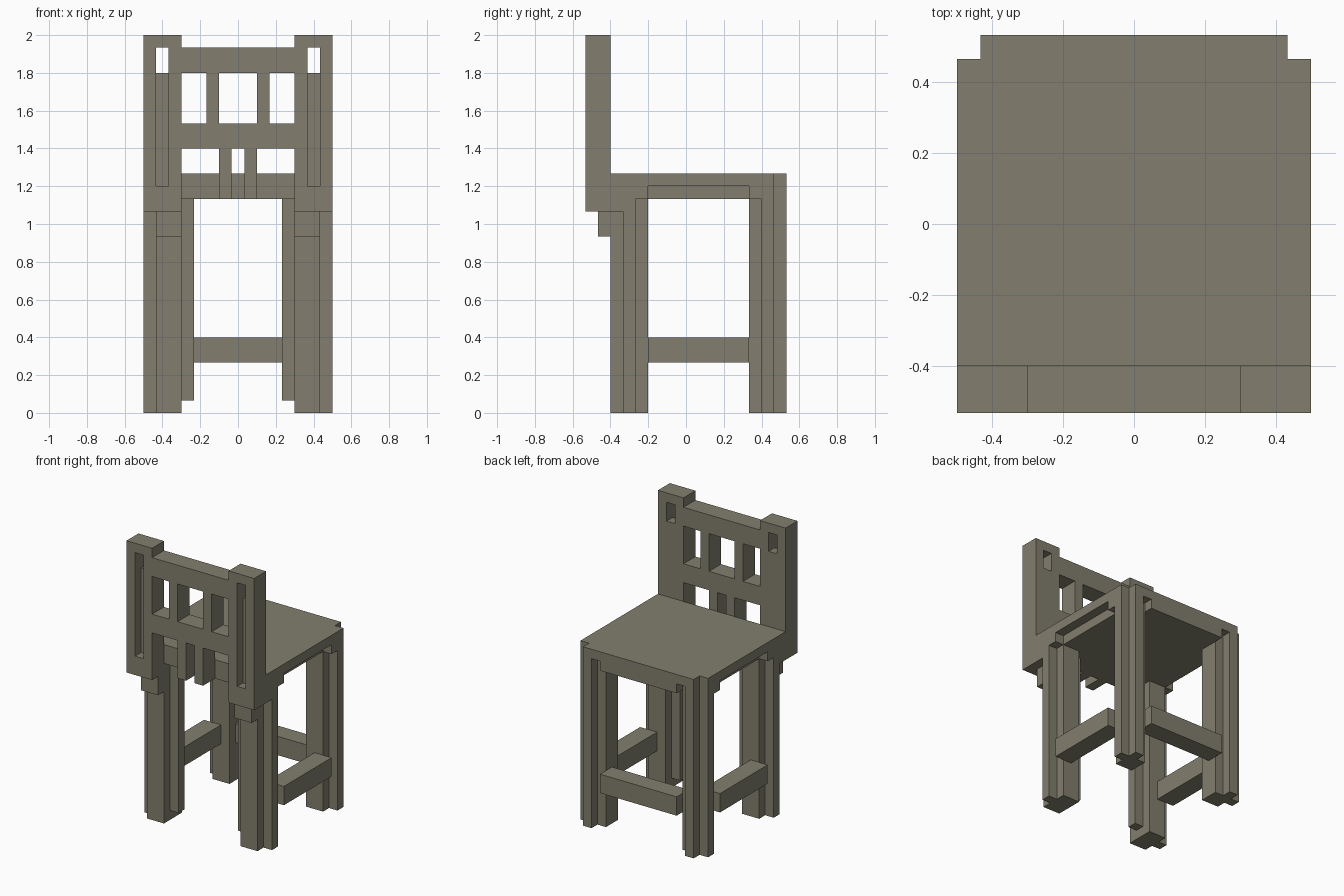
import bpy, bmesh

if "Cube" in bpy.data.objects:
    bpy.data.objects.remove(bpy.data.objects["Cube"])

U = 1 / 15  # one block of the grid the chair is built on

wood = bpy.data.materials.new("grey_brown_wood")
wood.diffuse_color = (0.223, 0.212, 0.156, 1)
wood.use_nodes = True
wood.node_tree.nodes["Principled BSDF"].inputs["Base Color"].default_value = wood.diffuse_color


def build(name, boxes, mirror=False):
    """Make one object from boxes (x0, x1, y0, y1, z0, z1) in grid units."""
    bm = bmesh.new()
    for x0, x1, y0, y1, z0, z1 in boxes:
        for v in bmesh.ops.create_cube(bm, size=1)["verts"]:
            v.co = (U * (x1 if v.co.x > 0 else x0),
                    U * (y1 if v.co.y > 0 else y0),
                    U * (z1 if v.co.z > 0 else z0))
    me = bpy.data.meshes.new(name)
    bm.to_mesh(me)
    bm.free()
    me.materials.append(wood)
    ob = bpy.data.objects.new(name, me)
    bpy.context.collection.objects.link(ob)
    if mirror:
        mod = ob.modifiers.new("mirror", 'MIRROR')
        mod.use_mirror_merge = False
    return ob


# Seat: thin top with notched back corners, apron below
build("seat", [
    (-7.5, 7.5, -6, 7, 18, 19),
    (-6.5, 6.5, 7, 8, 18, 19),
    (-6.5, 6.5, -6, 7, 17, 18),
    (-4.5, 4.5, 7, 8, 17, 18),
])
build("seat_side_corners", [
    (6.5, 7.5, -6, -3, 17, 18),
    (6.5, 7.5, 5, 7, 17, 18),
], True)

# Back posts: grooved on the front, with a through slot near the top
build("back_post", [
    (4.5, 5.5, -8, -6, 16, 30),
    (6.5, 7.5, -8, -6, 16, 30),
    (5.5, 6.5, -8, -6, 16, 18),
    (5.5, 6.5, -7, -6, 18, 27),
    (5.5, 6.5, -8, -6, 29, 30),
], True)

# Back rails and spindles
build("back_rails", [(-4.5, 4.5, -8, -6, z, z + 2) for z in (21, 27)])
build("back_spindles", [
    (1.5, 2.5, -8, -6, 23, 27),
    (0.5, 1.5, -8, -6, 17, 21),
], True)

# Front legs with outer and inner ribs, plus brackets under the posts
build("front_leg", [
    (4.5, 6.5, -6, -3, 0, 17),
    (6.5, 7.5, -5, -4, 0, 17),
    (3.5, 4.5, -5, -4, 1, 17),
    (6.5, 7.5, -6, -5, 16, 17),
    (4.5, 6.5, -7, -6, 14, 16),
], True)

# Back legs with outer and rear ribs
build("back_leg", [
    (4.5, 6.5, 5, 7, 0, 17),
    (6.5, 7.5, 6, 7, 0, 17),
    (5.5, 6.5, 7, 8, 0, 18),
], True)

# Stretchers between the legs
build("side_stretcher", [(5.5, 7.5, -3, 5, 4, 6)], True)
build("back_stretcher", [(-4.5, 4.5, 6, 8, 4, 6)])
